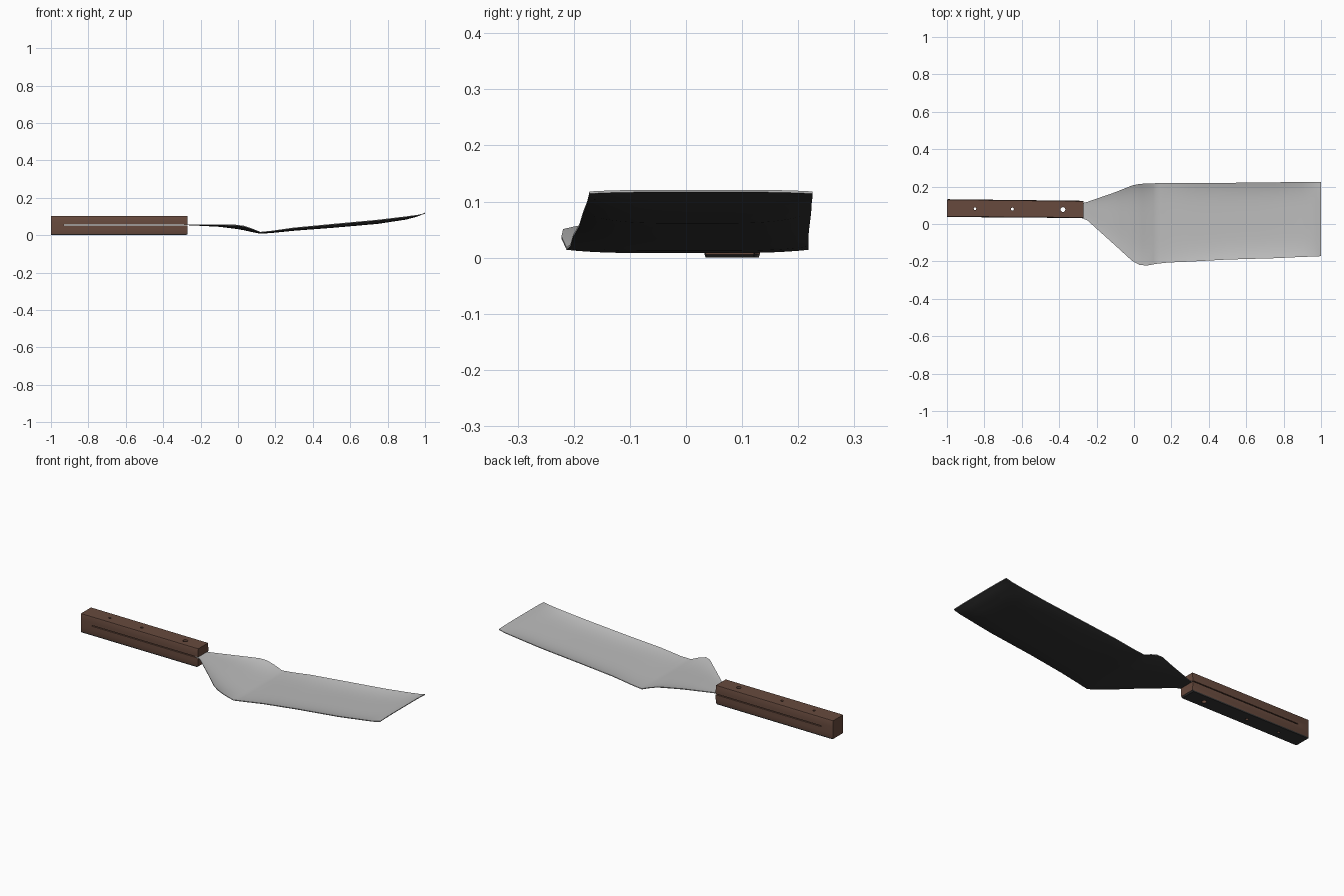
import bpy, bmesh, math

if "Cube" in bpy.data.objects:
    bpy.data.objects.remove(bpy.data.objects["Cube"])


def material(name, rgb):
    m = bpy.data.materials.new(name)
    m.diffuse_color = (*rgb, 1)
    m.use_nodes = True
    m.node_tree.nodes["Principled BSDF"].inputs["Base Color"].default_value = m.diffuse_color
    return m


STEEL = material("steel", (0.5, 0.5, 0.5))
WOOD = material("brown wood", (0.135, 0.068, 0.047))
BLACK = material("black underside", (0.035, 0.035, 0.035))


def make_object(name, bm, *mats):
    me = bpy.data.meshes.new(name)
    bm.to_mesh(me)
    bm.free()
    for m in mats:
        me.materials.append(m)
    ob = bpy.data.objects.new(name, me)
    bpy.context.collection.objects.link(ob)
    return ob


def smooth(ob, angle):
    bpy.ops.object.select_all(action='DESELECT')
    ob.select_set(True)
    bpy.context.view_layer.objects.active = ob
    bpy.ops.object.shade_smooth_by_angle(angle=math.radians(angle))


# Blade stations: x, right edge y, left edge y, centre height, edge lift
STATIONS = [
    (-0.29, 0.036, 0.108, 0.054, 0.000),
    (-0.25, 0.020, 0.118, 0.053, 0.001),
    (-0.10, -0.115, 0.170, 0.045, 0.009),
    (-0.01, -0.197, 0.206, 0.034, 0.018),
    (0.03, -0.219, 0.214, 0.027, 0.020),
    (0.07, -0.222, 0.217, 0.018, 0.016),
    (0.12, -0.213, 0.218, 0.008, 0.006),
    (0.18, -0.206, 0.218, 0.012, 0.008),
    (0.30, -0.201, 0.218, 0.024, 0.013),
    (0.50, -0.190, 0.220, 0.039, 0.017),
    (0.75, -0.183, 0.223, 0.061, 0.018),
    (0.90, -0.176, 0.224, 0.084, 0.013),
    (0.96, -0.174, 0.225, 0.100, 0.005),
    (1.00, -0.172, 0.225, 0.117, -0.003),
]

# Blade: a dished sheet lofted through the stations, steel above and black below
THICK, COLS = 0.004, 24
sections = []
for a, b in zip(STATIONS, STATIONS[1:]):
    for k in range(3):
        sections.append([p + (q - p) * k / 3 for p, q in zip(a, b)])
sections.append(STATIONS[-1])
bm = bmesh.new()
layers = []
for dz in (0, THICK):
    layers.append([[bm.verts.new((x, y0 + (y1 - y0) * j / COLS,
                                  z + lift * abs(2 * j / COLS - 1) ** 4 + dz))
                    for j in range(COLS + 1)]
                   for x, y0, y1, z, lift in sections])
low, top = layers
n = len(sections) - 1
for grid, mat in ((low, 1), (top, 0)):
    for i in range(n):
        for j in range(COLS):
            f = bm.faces.new((grid[i][j], grid[i + 1][j], grid[i + 1][j + 1], grid[i][j + 1]))
            f.material_index = mat
for i in range(n):
    for j in (0, COLS):
        bm.faces.new((low[i][j], low[i + 1][j], top[i + 1][j], top[i][j]))
for j in range(COLS):
    for i in (0, n):
        bm.faces.new((low[i][j], low[i][j + 1], top[i][j + 1], top[i][j]))
bmesh.ops.recalc_face_normals(bm, faces=bm.faces)
smooth(make_object("blade", bm, STEEL, BLACK), 40)


def handle_y(x):
    """Centre line of the handle, slightly skewed."""
    return 0.085 - 0.007 * (x + 1) / 0.73


# Wooden handle: flat top and bottom, softly bulging sides, black underside
side = [(0.0445, -0.052), (0.0465, -0.046), (0.0475, -0.02),
        (0.0475, 0.02), (0.0465, 0.046), (0.0445, 0.052)]
profile = side + [(-y, z) for y, z in reversed(side)]
bm = bmesh.new()
rings = []
for x, sy, lift in ((-1.0, 0.965, 0.002), (-0.994, 1, 0), (-0.277, 0.97, 0), (-0.27, 0.95, 0.006)):
    rings.append([bm.verts.new((x, handle_y(x) + y * sy, 0.052 + z + (lift if z < -0.04 else 0)))
                  for y, z in profile])
for r, q in zip(rings, rings[1:]):
    for i in range(len(profile)):
        k = (i + 1) % len(profile)
        bm.faces.new((r[i], r[k], q[k], q[i]))
bm.faces.new(rings[0])
bm.faces.new(rings[-1])
bmesh.ops.recalc_face_normals(bm, faces=bm.faces)
bm.normal_update()
for f in bm.faces:
    f.material_index = 1 if f.normal.z < -0.2 else 0
handle = make_object("handle", bm, WOOD, BLACK)


def cut(name, bm):
    """Subtract a hidden cutter from the handle."""
    bmesh.ops.recalc_face_normals(bm, faces=bm.faces)
    cutter = make_object(name, bm, WOOD)
    cutter.hide_render = True
    cutter.hide_set(True)
    mod = handle.modifiers.new(name, 'BOOLEAN')
    mod.operation = 'DIFFERENCE'
    mod.solver = 'EXACT'
    mod.object = cutter


# Thin open slot along the handle, where the tang sits
bm = bmesh.new()
bmesh.ops.create_cube(bm, size=1)
for v in bm.verts:
    v.co = (-0.93 if v.co.x < 0 else -0.25, 0.08 + v.co.y * 0.2, 0.0555 + v.co.z * 0.005)
cut("slot_cutter", bm)

# Rivet holes through the handle
for i, (x, r) in enumerate(((-0.85, 0.007), (-0.65, 0.008), (-0.38, 0.013))):
    bm = bmesh.new()
    bmesh.ops.create_cone(bm, cap_ends=True, segments=12, radius1=r, radius2=r, depth=0.2)
    bmesh.ops.translate(bm, verts=bm.verts, vec=(x, handle_y(x) - 0.002, 0.052))
    cut(f"hole_cutter_{i + 1}", bm)

# Apply the cuts, then drop the cutters
bpy.context.view_layer.objects.active = handle
handle.select_set(True)
for mod in list(handle.modifiers):
    cutter = mod.object
    bpy.ops.object.modifier_apply(modifier=mod.name)
    bpy.data.objects.remove(cutter)
smooth(handle, 25)
